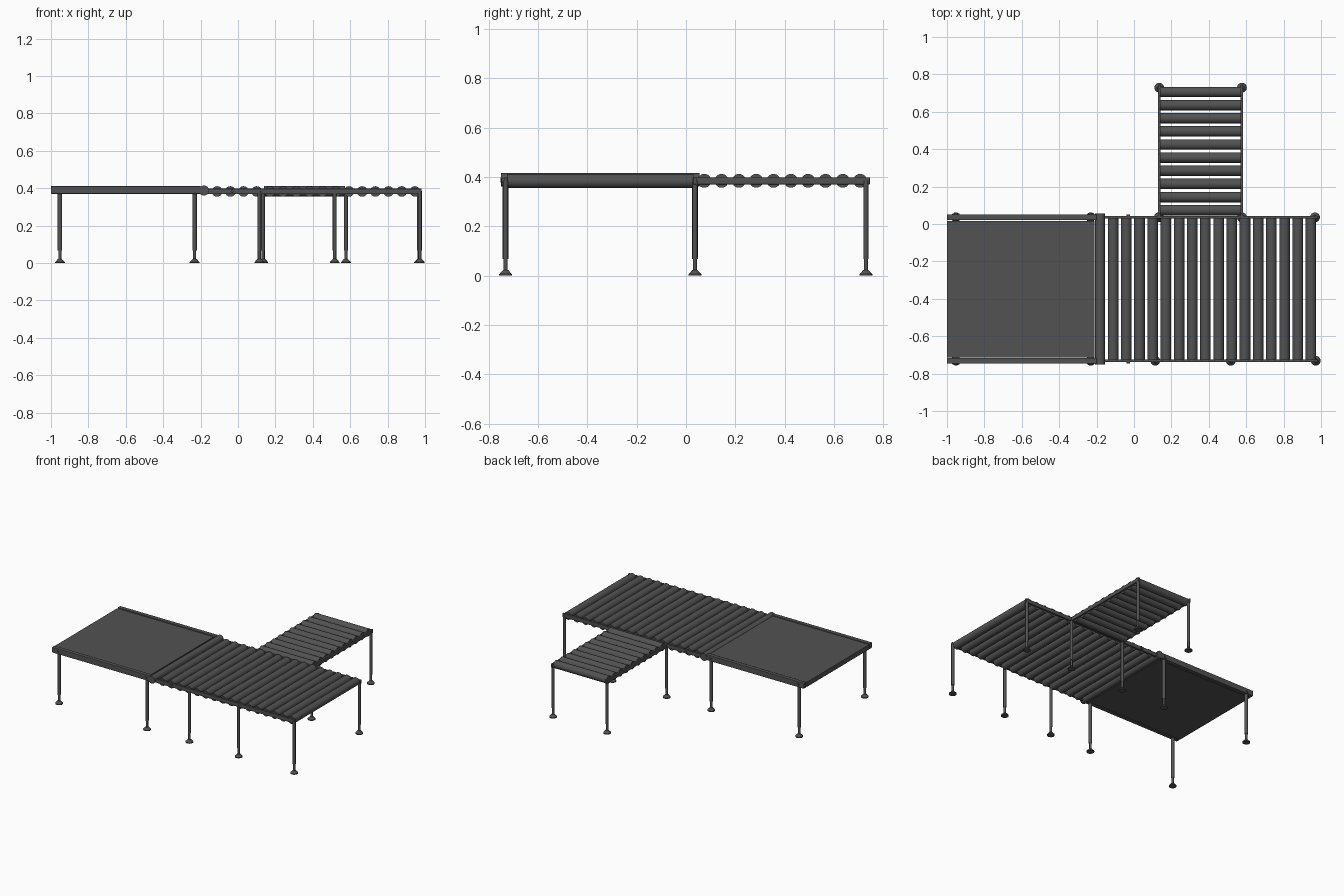
import bpy, math
from mathutils import Vector

if "Cube" in bpy.data.objects:
    bpy.data.objects.remove(bpy.data.objects["Cube"])

grey = bpy.data.materials.new("dark grey metal")
grey.diffuse_color = (0.085, 0.085, 0.085, 1)
grey.use_nodes = True
grey.node_tree.nodes["Principled BSDF"].inputs["Base Color"].default_value = grey.diffuse_color


def finish(ob, name, smooth=False):
    ob.name = name
    ob.data.materials.append(grey)
    if smooth:
        bpy.ops.object.shade_smooth_by_angle(angle=math.radians(35))
    return ob


def box(name, lo, hi, bevel=0.0):
    lo, hi = Vector(lo), Vector(hi)
    bpy.ops.mesh.primitive_cube_add(size=1, location=(lo + hi) / 2)
    ob = bpy.context.object
    ob.scale = hi - lo
    bpy.ops.object.transform_apply(location=False, rotation=False, scale=True)
    if bevel:
        m = ob.modifiers.new("edge", 'BEVEL')
        m.width, m.segments = bevel, 2
    return finish(ob, name)


def tube(name, a, b, r1, r2=None, n=24):
    a, b = Vector(a), Vector(b)
    d = b - a
    bpy.ops.mesh.primitive_cone_add(
        vertices=n, radius1=r1, radius2=r1 if r2 is None else r2,
        depth=d.length, location=(a + b) / 2,
        rotation=d.to_track_quat('Z', 'Y').to_euler())
    return finish(bpy.context.object, name, True)


def leg(x, y, r):
    # flared foot, thin adjusting rod, wide upper tube
    tube("foot_pad", (x, y, 0), (x, y, 0.006), 0.026)
    tube("foot_cone", (x, y, 0.006), (x, y, 0.022), 0.025, 0.011)
    tube("leg_rod", (x, y, 0.02), (x, y, 0.08), 0.0085, n=16)
    tube("leg_tube", (x, y, 0.068), (x, y, 0.385), r, n=20)


FRONT, BACK = -0.731, 0.036

# belt section: flat belt between two deep rails
box("belt", (-1, -0.713, 0.372), (-0.21, 0.015, 0.407))
for y in (FRONT, BACK):
    box("belt_rail", (-1, y - 0.015, 0.37), (-0.2, y + 0.015, 0.412), 0.004)
    s = -1 if y == FRONT else 1
    for x in (-0.952, -0.232):
        tube("rail_bolt", (x, y, 0.388), (x, y + s * 0.021, 0.388), 0.01, n=16)

# drive drum where the belt meets the rollers
tube("drive_drum", (-0.182, -0.75, 0.388), (-0.182, 0.055, 0.388), 0.027)

# main roller bed
for i in range(1, 17):
    x = -0.182 + i * 0.0705
    tube("main_roller", (x, FRONT + 0.005, 0.383), (x, BACK - 0.005, 0.383), 0.0282)
for y in (FRONT, BACK):
    box("main_rail", (-0.2, y - 0.007, 0.37), (0.981, y + 0.007, 0.398), 0.002)
    s = -1 if y == FRONT else 1
    tube("splice_bolt", (-0.03, y, 0.384), (-0.03, y + s * 0.016, 0.384), 0.009, n=16)

# side branch roller bed
for i in range(10):
    y = 0.074 + i * 0.0702
    tube("branch_roller", (0.138, y, 0.384), (0.573, y, 0.384), 0.028)
for x in (0.135, 0.577):
    box("branch_rail", (x - 0.007, BACK, 0.37), (x + 0.007, 0.745, 0.398), 0.002)
    leg(x, 0.729, 0.0105)

# legs along both long sides
for y, xs in ((FRONT, (0.114, 0.517, 0.972)), (BACK, (0.133, 0.577, 0.968))):
    for x in (-0.952, -0.232):
        leg(x, y, 0.012)
    for x in xs:
        leg(x, y, 0.0105)
